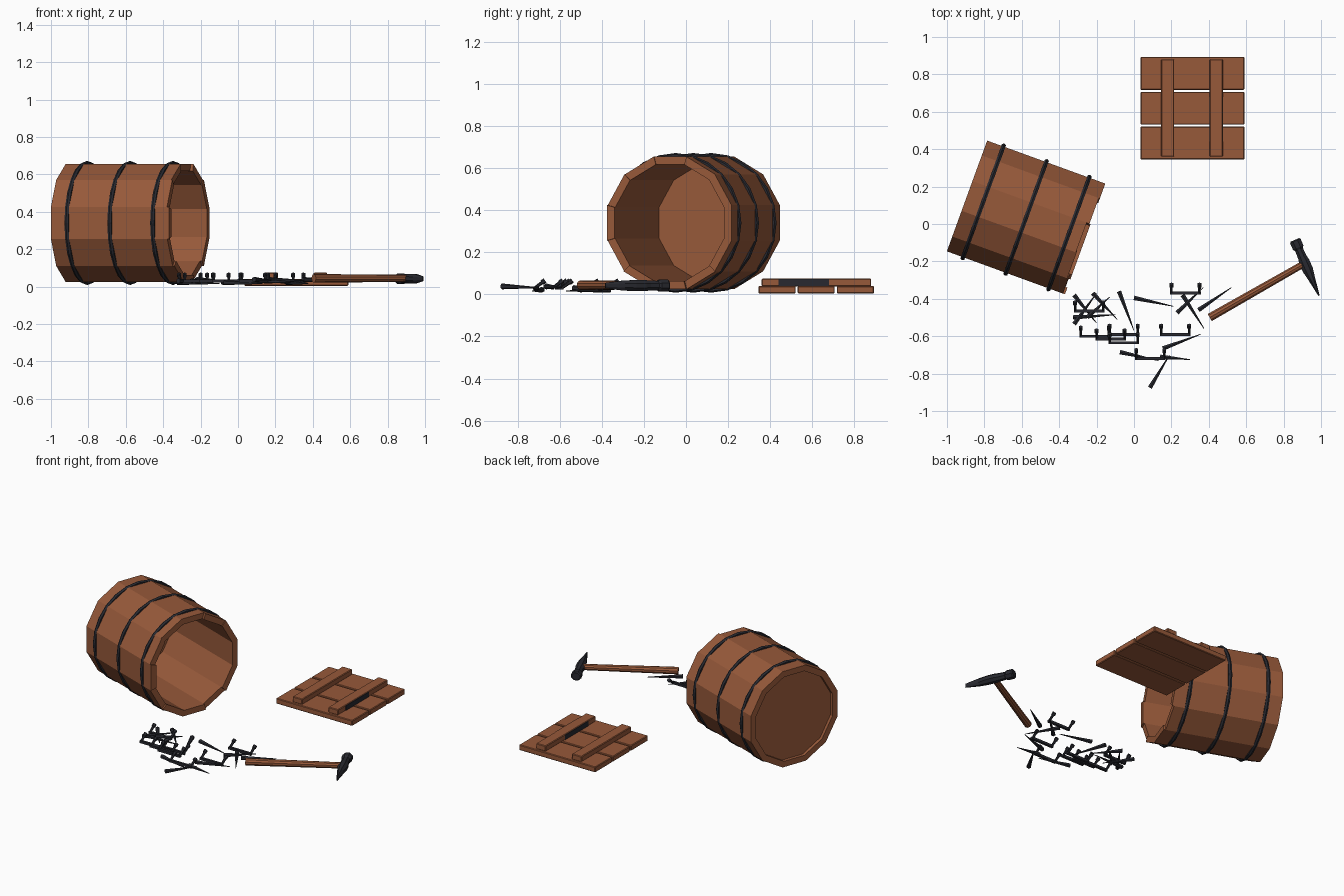
import bpy, bmesh
from math import cos, sin, pi, radians
from mathutils import Matrix, Vector

if "Cube" in bpy.data.objects:
    bpy.data.objects.remove(bpy.data.objects["Cube"])


def material(name, colour):
    mat = bpy.data.materials.new(name)
    mat.use_nodes = True
    mat.diffuse_color = colour
    mat.node_tree.nodes["Principled BSDF"].inputs["Base Color"].default_value = colour
    return mat


wood = material("brown wood", (0.31, 0.1, 0.042, 1))
iron = material("dark iron", (0.021, 0.022, 0.029, 1))


def finish(name, bm, mat, matrix=None):
    """Turn a bmesh into a named object with one material."""
    bmesh.ops.recalc_face_normals(bm, faces=bm.faces)
    mesh = bpy.data.meshes.new(name)
    bm.to_mesh(mesh)
    bm.free()
    mesh.materials.append(mat)
    obj = bpy.data.objects.new(name, mesh)
    if matrix:
        obj.matrix_world = matrix
    bpy.context.scene.collection.objects.link(obj)
    return obj


def skin(bm, rings):
    """Join rings of points into a closed tube."""
    rings = [[bm.verts.new(p) for p in ring] for ring in rings]
    for a, b in zip(rings, rings[1:]):
        for i in range(len(a)):
            j = (i + 1) % len(a)
            bm.faces.new((a[i], a[j], b[j], b[i]))
    bm.faces.new(rings[0])
    bm.faces.new(rings[-1])


def loft(bm, stations, sides, matrix):
    """Stations are (distance along x, half width, half height)."""
    def ring(x, w, h):
        angles = [(i + 0.5) * 2 * pi / sides for i in range(sides)]
        return [matrix @ Vector((x, w * cos(a), h * sin(a))) for a in angles]
    skin(bm, [ring(*s) for s in stations])


def aim(start, end):
    """Matrix at start whose x axis points to end."""
    d = Vector(end) - Vector(start)
    return Matrix.Translation(start) @ d.to_track_quat('X', 'Z').to_matrix().to_4x4()


def taper(bm, start, end, r0, r1, sides=6):
    length = (Vector(end) - Vector(start)).length
    loft(bm, [(0, r0, r0), (length, r1, r1)], sides, aim(start, end))


def box(name, low, high, mat, bevel=0.004):
    bm = bmesh.new()
    low, high = Vector(low), Vector(high)
    place = Matrix.Translation((low + high) / 2) @ Matrix.Diagonal((*(high - low), 1))
    bmesh.ops.create_cube(bm, size=1, matrix=place)
    if bevel:
        bmesh.ops.bevel(bm, geom=bm.edges[:], offset=bevel, segments=1, affect='EDGES')
    return finish(name, bm, mat)


# Barrel lying on its side: local x is its axis
barrel = Matrix.Translation((-0.577, 0.035, 0.34)) @ Matrix.Rotation(radians(-20), 4, 'Z')
staves = 12
half = pi / staves
outer, inner = 0.315 / cos(half), 0.277 / cos(half)
short = {2: 0.006, 3: 0.022, 4: 0.018, 5: 0.012, 7: 0.01, 10: 0.012}
bm = bmesh.new()
for i in range(staves):
    a, b = i * 2 * half - half, i * 2 * half + half
    section = [(outer, a), (outer, b), (inner, b), (inner, a)]
    ends = (-0.336, 0.336 - short.get(i, 0))
    skin(bm, [[(x, r * cos(t), r * sin(t)) for r, t in section] for x in ends])
finish("barrel_staves", bm, wood, barrel)

# Recessed barrel bottom
bm = bmesh.new()
loft(bm, [(-0.315, inner, inner), (-0.285, inner, inner)], staves, Matrix())
finish("barrel_bottom", bm, wood, barrel)

# Three iron hoops
for label, x in (("back", -0.244), ("middle", 0), ("front", 0.244)):
    bm = bmesh.new()
    rings = []
    for i in range(24):
        t = i * half
        section = [(0.319 + 0.013 * cos(k * pi / 3), 0.013 * sin(k * pi / 3)) for k in range(6)]
        rings.append([bm.verts.new((x + w, r * cos(t), r * sin(t))) for r, w in section])
    for i, ring in enumerate(rings):
        after = rings[(i + 1) % len(rings)]
        for k in range(6):
            n = (k + 1) % 6
            bm.faces.new((ring[k], ring[n], after[n], after[k]))
    finish(label + "_hoop", bm, iron, barrel)

# Lid: three planks and two battens
for i in range(3):
    y = 0.345 + i * 0.186
    box(f"lid_plank_{i + 1}", (0.035, y, 0.004), (0.59, y + 0.176, 0.04), wood)
for side, x in (("right", 0.145), ("left", 0.405)):
    box(side + "_lid_batten", (x, 0.36, 0.038), (x + 0.07, 0.88, 0.075), wood)
box("batten_band", (0.403, 0.44, 0.04), (0.477, 0.68, 0.072), iron, 0)

# Hammer
grip, neck = Vector((0.405, -0.5, 0.044)), Vector((0.91, -0.212, 0.044))
bm = bmesh.new()
taper(bm, grip, neck, 0.023, 0.019, 10)
finish("hammer_handle", bm, wood)

bm = bmesh.new()
head = [(0, 0.026, 0.024), (0.006, 0.033, 0.03), (0.045, 0.033, 0.03), (0.055, 0.024, 0.024),
        (0.1, 0.026, 0.026), (0.125, 0.031, 0.028), (0.175, 0.031, 0.028),
        (0.23, 0.02, 0.026), (0.325, 0.004, 0.014)]
loft(bm, head, 8, aim((0.86, -0.085, 0.042), (0.99, -0.385, 0.042)))
finish("hammer_head", bm, iron)

# Loose nails: (head x, head y, tip x, tip y)
nails = [(-.08, -.36, .0, -.57), (0, -.395, .21, -.44), (.345, -.46, .52, -.34),
         (.26, -.38, .375, -.56), (.23, -.475, .37, -.34), (.155, -.665, .355, -.59),
         (-.075, -.685, .13, -.73), (.14, -.71, .3, -.725), (.085, -.875, .19, -.7),
         (-.325, -.5, -.1, -.485), (-.32, -.535, -.2, -.37), (-.22, -.37, -.09, -.51),
         (-.32, -.38, -.2, -.53), (-.25, -.5, -.13, -.39)]
bm = bmesh.new()
for i, (hx, hy, tx, ty) in enumerate(nails):
    z = 0.022 + 0.008 * (i % 3)
    taper(bm, (hx, hy, z), (tx, ty, z - 0.006), 0.014, 0.002)
finish("loose_nails", bm, iron)

# Staples: a bar with two prongs that rise towards the back
bars = [(.2, -.37), (.145, -.59), (.012, -.72), (-.285, -.6), (-.13, -.59),
        (-.2, -.615), (-.13, -.635), (-.315, -.465)]
bm = bmesh.new()
for x, y in bars:
    taper(bm, (x - 0.007, y, 0.03), (x + 0.157, y, 0.03), 0.011, 0.011, 4)
    for px in (x, x + 0.15):
        low, high = Vector((px, y, 0.03)), Vector((px, y + 0.05, 0.066))
        taper(bm, low, high, 0.007, 0.009)
        taper(bm, low.lerp(high, 0.7), high, 0.012, 0.012)
finish("staples", bm, iron)
